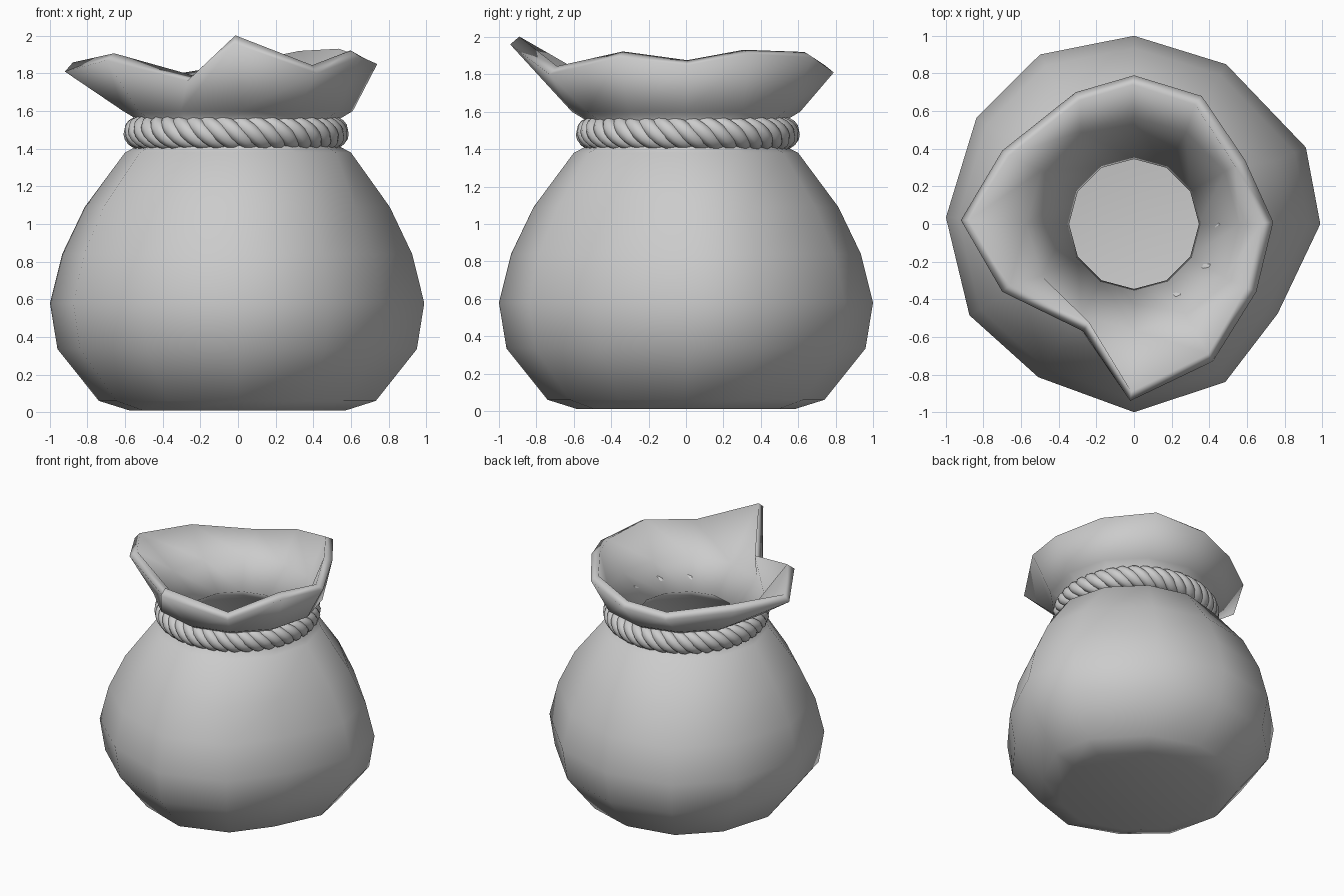
import bpy, bmesh, math

if "Cube" in bpy.data.objects:
    bpy.data.objects.remove(bpy.data.objects["Cube"])

# twelve slightly uneven columns round the sack: (angle in degrees, radius factor)
columns = [(0, .99), (24, 1.0), (60, .98), (90, 1.0), (119, 1.03), (146, 1.01),
           (178, 1.0), (209, 1.0), (238, .96), (270, 1.0), (300, .97), (328, .9)]

# body profile from floor to flare: (radius, z)
profile = [(.58, .01), (.74, .06), (.96, .335), (1.0, .58), (.935, .84),
           (.815, 1.09), (.60, 1.38), (.41, 1.48), (.61, 1.6)]

# ragged rim of the mouth, one point per column: (x, y, z)
rim = [(.74, .01, 1.85), (.59, .34, 1.91), (.36, .68, 1.89), (0, .79, 1.81),
       (-.31, .70, 1.76), (-.70, .39, 1.81), (-.92, .02, 1.81), (-.70, -.36, 1.87),
       (-.27, -.57, 1.76), (-.02, -.94, 1.96), (.42, -.73, 1.80), (.65, -.36, 1.89)]


def finish(ob):
    bpy.context.view_layer.objects.active = ob
    for p in ob.data.polygons:
        p.use_smooth = True


# sack: lofted rings, thickened inwards so it is hollow
bm = bmesh.new()
rings = []
for level, (r, z) in enumerate(profile):
    ring = []
    for i, (angle, factor) in enumerate(columns):
        if level >= 6:                       # neck follows the rim's spacing
            t = math.radians(i * 30)
            f = 1.0
        else:
            t = math.radians(angle)
            f = factor
        ring.append(bm.verts.new((r * f * math.cos(t), r * f * math.sin(t), z)))
    rings.append(ring)
rings.append([bm.verts.new(p) for p in rim])
bm.faces.new(rings[0][::-1])
for low, high in zip(rings, rings[1:]):
    for i in range(12):
        j = (i + 1) % 12
        bm.faces.new((low[i], low[j], high[j], high[i]))
mesh = bpy.data.meshes.new("sack")
bm.to_mesh(mesh)
bm.free()
sack = bpy.data.objects.new("sack", mesh)
bpy.context.collection.objects.link(sack)
shell = sack.modifiers.new("cloth_thickness", 'SOLIDIFY')
shell.thickness = .065
shell.offset = -1
finish(sack)

# rope: four strands twisted round a ring at the neck
STRANDS, TWISTS, STEPS = 4, 10, 160
curve = bpy.data.curves.new("rope", 'CURVE')
curve.dimensions = '3D'
curve.bevel_depth = .044
curve.bevel_resolution = 2
for s in range(STRANDS):
    spline = curve.splines.new('POLY')
    spline.points.add(STEPS - 1)
    spline.use_cyclic_u = True
    for k in range(STEPS):
        t = 2 * math.pi * k / STEPS
        phi = 2 * math.pi * s / STRANDS - TWISTS * t
        r = .508 + .048 * math.cos(phi)
        spline.points[k].co = (r * math.cos(t) - .01, r * math.sin(t) + .01,
                               1.485 + .048 * math.sin(phi), 1)
    spline.use_smooth = True
rope = bpy.data.objects.new("rope", curve)
bpy.context.collection.objects.link(rope)
